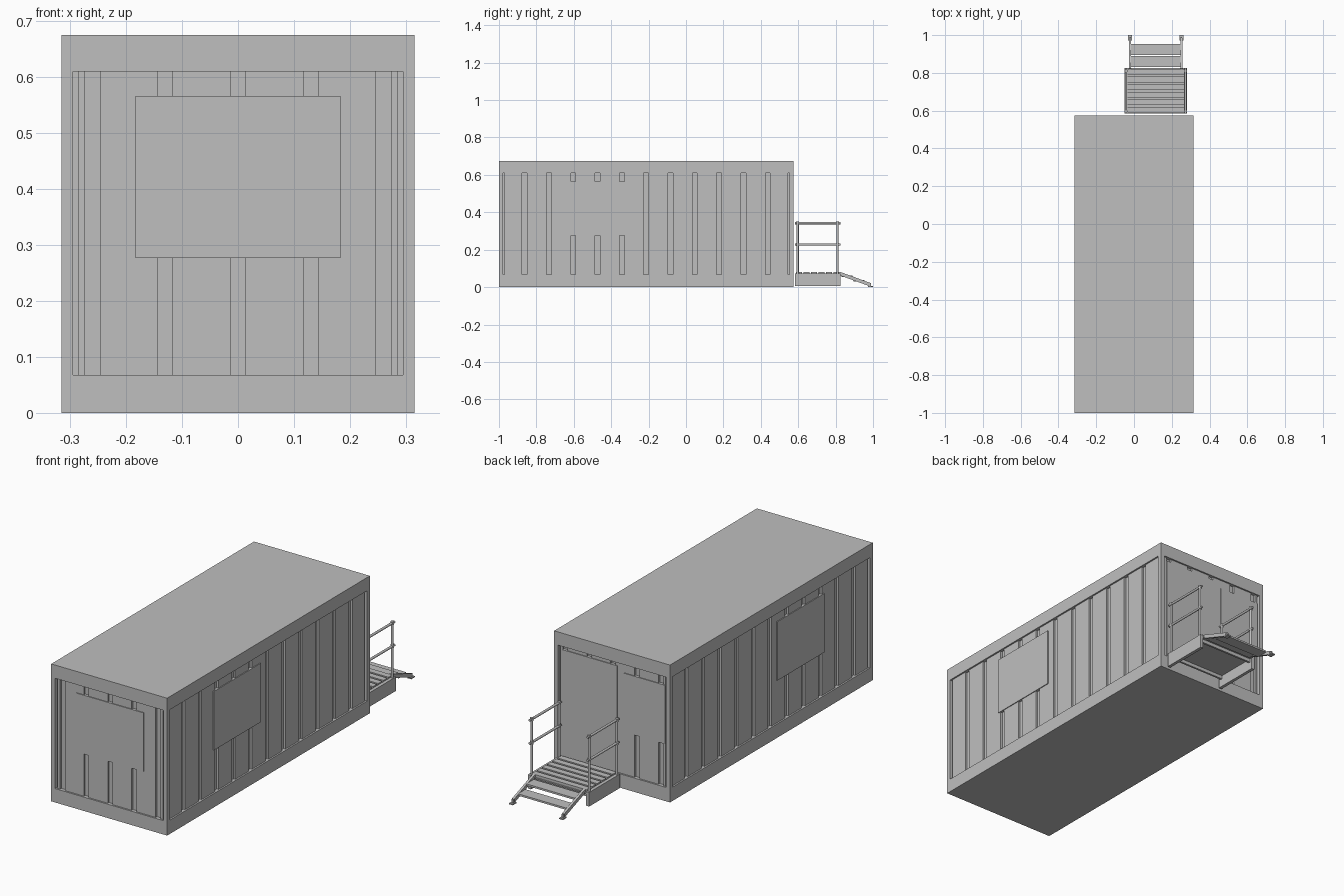
import bpy
import bmesh
from math import radians
from mathutils import Matrix, Vector

if "Cube" in bpy.data.objects:
    bpy.data.objects.remove(bpy.data.objects["Cube"])

grey = bpy.data.materials.new("plain_grey")
grey.use_nodes = True
GREY = (0.52, 0.52, 0.52, 1)
grey.diffuse_color = GREY
grey.node_tree.nodes["Principled BSDF"].inputs["Base Color"].default_value = GREY


def add_box(bm, x, y, z):
    """Box from (low, high) pairs on each axis."""
    size = [b - a for a, b in (x, y, z)]
    mid = [(a + b) / 2 for a, b in (x, y, z)]
    bmesh.ops.create_cube(bm, size=1, matrix=Matrix.Translation(mid) @ Matrix.Diagonal((*size, 1)))


def add_tube(bm, start, end, radius, sides=12):
    start, end = Vector(start), Vector(end)
    axis = end - start
    turn = axis.to_track_quat("Z", "Y").to_matrix().to_4x4()
    bmesh.ops.create_cone(bm, cap_ends=True, segments=sides, radius1=radius, radius2=radius,
                          depth=axis.length, matrix=Matrix.Translation((start + end) / 2) @ turn)


def finish(name, bm, matrix=None, smooth=False):
    if matrix:
        bm.transform(matrix)
    mesh = bpy.data.meshes.new(name)
    bm.to_mesh(mesh)
    bm.free()
    mesh.materials.append(grey)
    obj = bpy.data.objects.new(name, mesh)
    bpy.context.collection.objects.link(obj)
    if smooth:
        bpy.ops.object.select_all(action="DESELECT")
        obj.select_set(True)
        bpy.context.view_layer.objects.active = obj
        bpy.ops.object.shade_smooth_by_angle(angle=radians(40))
    return obj


# Cabin shell with a recessed bay in each of its four sides
HALF_X, FRONT, BACK, TOP = 0.315, -1.0, 0.574, 0.675
MID_Y = (FRONT + BACK) / 2
SILL, HEAD, BORDER = 0.068, 0.61, 0.029
GROOVE, PANEL, PLATE = 0.018, 0.008, 0.004   # depths behind the frame face

bm = bmesh.new()
add_box(bm, (-HALF_X, HALF_X), (FRONT, BACK), (0, TOP))
bm.normal_update()
bays = [f for f in bm.faces if abs(f.normal.z) < 0.5]
bmesh.ops.inset_individual(bm, faces=bays, thickness=BORDER)
for face in bays:
    for v in face.verts:
        v.co.z = SILL if v.co.z < TOP / 2 else HEAD
for face in bmesh.ops.extrude_discrete_faces(bm, faces=bays)["faces"]:
    face.normal_update()
    bmesh.ops.translate(bm, verts=face.verts, vec=-face.normal * GROOVE)
finish("cabin_shell", bm)

# Wall cladding: raised boards between grooves, with window and door plates
PITCH, GAP = 0.13, 0.013


def wall(name, angle, origin, half, count, plates):
    place = Matrix.Translation(origin) @ Matrix.Rotation(radians(angle), 4, "Z")
    half -= BORDER
    centres = [(i - count // 2) * PITCH for i in range(count)]
    starts = [-half] + [c + GAP for c in centres]
    ends = [c - GAP for c in centres] + [half]
    bm = bmesh.new()
    for a, b in zip(starts, ends):
        add_box(bm, (a, b), (PANEL, GROOVE), (SILL, HEAD))
    finish(name + "_cladding", bm, place)
    for part, u, z in plates:
        bm = bmesh.new()
        add_box(bm, u, (PLATE, GROOVE), z)
        finish(name + "_" + part, bm, place)


PANE = (0.277, 0.566)
HALF_Y = (BACK - FRONT) / 2
wall("front", 0, (0, FRONT, 0), HALF_X, 5, [("window", (-0.183, 0.183), PANE)])
wall("right", 90, (HALF_X, MID_Y, 0), HALF_Y, 11, [("window", (-0.418, -0.052), PANE)])
wall("left", -90, (-HALF_X, MID_Y, 0), HALF_Y, 11, [("window", (0.052, 0.418), PANE)])
wall("back", 180, (0, BACK, 0), HALF_X, 5,
     [("door", (-0.275, 0.025), (SILL, 0.592)), ("window", (0.06, 0.286), PANE)])

# Entrance platform: side boards, cross beams and slatted deck
MID_X = 0.115
NEAR, FAR = 0.584, 0.825
for side, name in ((-1, "left"), (1, "right")):
    bm = bmesh.new()
    x = MID_X + side * 0.158
    add_box(bm, (x - 0.008, x + 0.008), (NEAR, FAR), (0.005, 0.074))
    finish("platform_board_" + name, bm)

bm = bmesh.new()
for y in (NEAR + 0.012, FAR - 0.022):
    add_box(bm, (MID_X - 0.15, MID_X + 0.15), (y, y + 0.01), (0.045, 0.066))
add_box(bm, (MID_X - 0.15, MID_X + 0.15), (NEAR, FAR), (0.062, 0.068))
finish("platform_frame", bm)

bm = bmesh.new()
step = (FAR - NEAR) / 6
for i in range(6):
    y = NEAR + i * step
    add_box(bm, (MID_X - 0.15, MID_X + 0.15), (y + 0.005, y + step - 0.005), (0.068, 0.081))
finish("platform_slats", bm)

# Handrails with posts, rails and joint collars
for side, name in ((-1, "left"), (1, "right")):
    x = MID_X + side * 0.157
    bm = bmesh.new()
    for y in (0.597, 0.81):
        add_tube(bm, (x, y, 0.02), (x, y, 0.342), 0.006)
        for z in (0.228, 0.342):
            add_tube(bm, (x, y, z - 0.008), (x, y, z + 0.008), 0.008)
    for z in (0.228, 0.342):
        add_tube(bm, (x, NEAR, z), (x, FAR, z), 0.006)
    finish("handrail_" + name, bm, smooth=True)

# Steps: sloping stringers with feet, and two treads
for side, name in ((-1, "left"), (1, "right")):
    x = MID_X + side * 0.136
    bm = bmesh.new()
    add_box(bm, (x - 0.006, x + 0.006), (0, 0.172), (-0.018, 0))
    slope = Matrix.Translation((0, 0.822, 0.082)) @ Matrix.Rotation(radians(-20), 4, "X")
    bm.transform(slope)
    add_box(bm, (x - 0.004, x + 0.004), (0.977, 0.989), (0.005, 0.022))
    add_box(bm, (x - 0.01, x + 0.01), (0.972, 1.0), (0, 0.006))
    finish("stringer_" + name, bm)

bm = bmesh.new()
for y, z in ((0.831, 0.053), (0.896, 0.029)):
    add_box(bm, (MID_X - 0.131, MID_X + 0.131), (y, y + 0.058), (z, z + 0.009))
finish("step_treads", bm)
